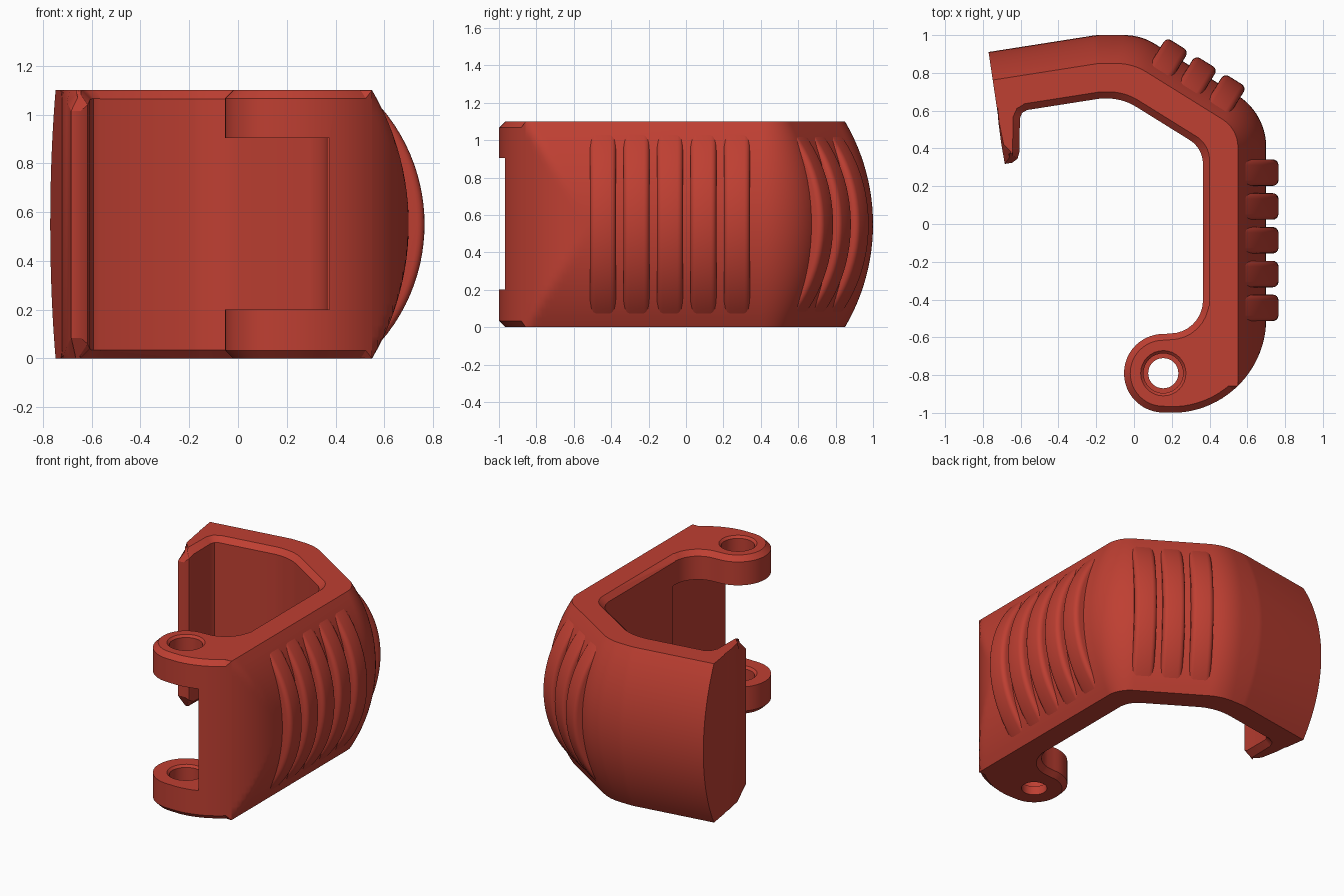
import bpy, bmesh, math
from mathutils import Vector

if "Cube" in bpy.data.objects:
    bpy.data.objects.remove(bpy.data.objects["Cube"])

H = 1.1            # overall height
MID = H / 2
WALL = 0.335       # wall thickness at mid height
red = bpy.data.materials.new("brick_red")
red.diffuse_color = (0.52, 0.05, 0.032, 1)
red.use_nodes = True
red.node_tree.nodes["Principled BSDF"].inputs["Base Color"].default_value = red.diffuse_color


def make(name, verts, faces):
    me = bpy.data.meshes.new(name)
    bm = bmesh.new()
    vs = [bm.verts.new(v) for v in verts]
    for f in faces:
        bm.faces.new([vs[i] for i in f])
    bmesh.ops.recalc_face_normals(bm, faces=bm.faces)
    bm.to_mesh(me)
    bm.free()
    me.materials.append(red)
    ob = bpy.data.objects.new(name, me)
    bpy.context.collection.objects.link(ob)
    return ob


def loft(name, rings):
    """Skin a row of closed rings and cap both ends."""
    n = len(rings[0])
    verts = [p for r in rings for p in r]
    faces = [(k * n + i, k * n + (i + 1) % n, (k + 1) * n + (i + 1) % n, (k + 1) * n + i)
             for k in range(len(rings) - 1) for i in range(n)]
    faces += [tuple(range(n)), tuple(range(len(verts) - n, len(verts)))]
    return make(name, verts, faces)


def smooth(ob, angle=30):
    bpy.ops.object.select_all(action='DESELECT')
    ob.select_set(True)
    bpy.context.view_layer.objects.active = ob
    bpy.ops.object.shade_smooth_by_angle(angle=math.radians(angle))


def combine(ob, other, op):
    m = ob.modifiers.new(op, 'BOOLEAN')
    m.object, m.operation, m.solver = other, op, 'EXACT'
    bpy.context.view_layer.objects.active = ob
    bpy.ops.object.modifier_apply(modifier=m.name)
    other.hide_render = True
    bpy.data.objects.remove(other, do_unlink=True)


# Plan of the shell: four wall lines (normal, distance), moved inward by d
LINES = [(Vector((-0.155, 0.988)), 1.019), (Vector((0, 1)), 1.0),
         (Vector((0.528, 0.849)), 0.868), (Vector((1, 0)), 0.70)]


def plan(d):
    pts = [Vector((-0.77 + 0.147 * d, 0))]
    n, c = LINES[0]
    pts[0].y = (c - d - n.x * pts[0].x) / n.y
    for i, (rad, steps) in enumerate([(0.2, 3), (0.3, 7), (max(0.325 - d, 0.15), 12)]):
        (a, ca), (b, cb) = LINES[i], LINES[i + 1]
        ca, cb = ca - d, cb - d
        det = a.x * b.y - a.y * b.x
        p = Vector(((ca * b.y - cb * a.y) / det, (a.x * cb - b.x * ca) / det))
        centre = p - (a + b) * (rad / (1 + a.dot(b)))
        a0, a1 = math.atan2(a.y, a.x), math.atan2(b.y, b.x)
        for k in range(steps + 1):
            t = a0 + (a1 - a0) * k / steps
            pts.append(centre + rad * Vector((math.cos(t), math.sin(t))))
    # straight side, trimmed by the round front corner
    for k in range(17):
        y = -0.5 - 0.357 * k / 16
        limit = 0.2 + math.sqrt(0.25 - (y + 0.5) ** 2)
        pts.append(Vector((min(0.70 - d, limit), y)))
    return pts


# Curved shell with bulging outside and chamfered inner rim
R = 1.083
section = [(WALL, 0.035), (0.30, 0)]
for k in range(25):
    z = H * k / 24
    section.append((R - math.sqrt(R * R - (z - MID) ** 2), z))
section += [(0.30, H), (WALL, H - 0.035)]
curves = [(plan(d), z) for d, z in section]
rings = [[(c[i].x, c[i].y, z) for c, z in curves] for i in range(len(curves[0][0]))]
shell = loft("clamp_shell", rings)


def chamfered(name, outline):
    """Upright prism; each point is x, y, chamfer width, chamfer height."""
    pts = [Vector(p[:2]) for p in outline]
    n = len(pts)
    area = sum(pts[i - 1].cross(pts[i]) if hasattr(pts[i], "cross") else 0 for i in range(n))
    area = sum(pts[i - 1].x * pts[i].y - pts[i - 1].y * pts[i].x for i in range(n))
    s = 1 if area > 0 else -1
    cap = []
    for i, (x, y, w, h) in enumerate(outline):
        e1 = (pts[i] - pts[i - 1]).normalized()
        e2 = (pts[(i + 1) % n] - pts[i]).normalized()
        n1, n2 = Vector((-e1.y, e1.x)) * s, Vector((-e2.y, e2.x)) * s
        cap.append(pts[i] + (n1 + n2) * (w / max(0.4, 1 + n1.dot(n2))))
    low = [(p.x, p.y, 0) for p in cap]
    wall_low = [(o[0], o[1], o[3]) for o in outline]
    wall_top = [(o[0], o[1], H - o[3]) for o in outline]
    top = [(p.x, p.y, H) for p in cap]
    return loft(name, [low, wall_low, wall_top, top])


# Hinge end: outer round, eye, inner fillet
C = 0.033
HX, HY, HR = 0.155, -0.79, 0.208
eye = [(0.55, -0.857, 0, 0)]
for k in range(1, 11):
    t = math.radians(-45.6 - 44.4 * k / 11)
    eye.append((0.2 + 0.5 * math.cos(t), -0.5 + 0.5 * math.sin(t), C, C))
for k in range(25):
    t = math.radians(-88 - 184 * k / 24)
    eye.append((HX + HR * math.cos(t), HY + HR * math.sin(t), C, C))
for k in range(1, 9):
    t = math.radians(-90 + 88 * k / 8)
    eye.append((0.19 + 0.175 * math.cos(t), -0.405 + 0.175 * math.sin(t), C, C))
eye += [(0.42, -0.40, 0, 0), (0.42, -0.857, 0, 0)]
combine(shell, chamfered("hinge_end", eye), 'UNION')

# Hooked lip on the free end
lip = [(-0.724, 0.64, 0, 0), (-0.718, 0.54, 0.004, 0.01), (-0.702, 0.42, 0.012, 0.05),
       (-0.684, 0.318, 0.05, 0.085), (-0.645, 0.324, 0.05, 0.085),
       (-0.617, 0.345, 0.045, 0.06), (-0.607, 0.38, 0.04, 0.04),
       (-0.604, 0.56, 0.036, 0.036), (-0.593, 0.588, 0.034, 0.034),
       (-0.565, 0.604, 0.034, 0.034), (-0.55, 0.66, 0, 0)]
combine(shell, chamfered("hook_lip", lip), 'UNION')

# Gap between the two hinge knuckles
x0, x1, y0, y1 = -0.3, 0.375, -1.2, -0.38
gap = loft("gap_cutter", [[(x0, y0, z), (x1, y0, z), (x1, y1, z), (x0, y1, z)]
                          for z in (0.2, 0.905)])
combine(shell, gap, 'DIFFERENCE')

# Stepped pin hole
profile = [(0.08, -0.1), (0.08, 0.06), (0.105, 0.06), (0.105, 0.185), (0.125, 0.205),
           (0.125, 0.9), (0.105, 0.92), (0.105, 1.085), (0.135, 1.115)]
hole = loft("hole_cutter", [[(HX + r * math.cos(math.tau * k / 32),
                              HY + r * math.sin(math.tau * k / 32), z) for k in range(32)]
                            for r, z in profile])
combine(shell, hole, 'DIFFERENCE')
smooth(shell)

# Grip ribs: rounded bars bowed along the height
half, rnd = 0.07, 0.03
bar = [(-half, -0.12)]
for sgn, a0 in ((-1, 180), (1, 90)):
    for k in range(5):
        t = math.radians(a0 - 90 * k / 4)
        bar.append((sgn * (half - rnd) + rnd * math.cos(t), -rnd + rnd * math.sin(t)))
bar.append((half, -0.12))
RR = 0.735


def rib(name, origin, normal):
    side = Vector((normal.y, -normal.x))
    rows = []
    for k in range(25):
        z = MID + 0.49 * (2 * k / 24 - 1)
        drop = RR - math.sqrt(RR * RR - (z - MID) ** 2)
        row = []
        for u, v in bar:
            p = origin + side * u + normal * (v - drop)
            row.append((p.x, p.y, z))
        rows.append(row)
    smooth(loft(name, rows), 40)


for i in range(5):
    rib(f"side_rib_{i + 1}", Vector((0.765, 0.272 - 0.179 * i)), Vector((1, 0)))
diag = Vector((0.528, 0.849)).normalized()
along = Vector((diag.y, -diag.x))
for i in range(3):
    rib(f"corner_rib_{i + 1}", diag * 0.93 + along * (-0.306 + 0.18 * i), diag)
